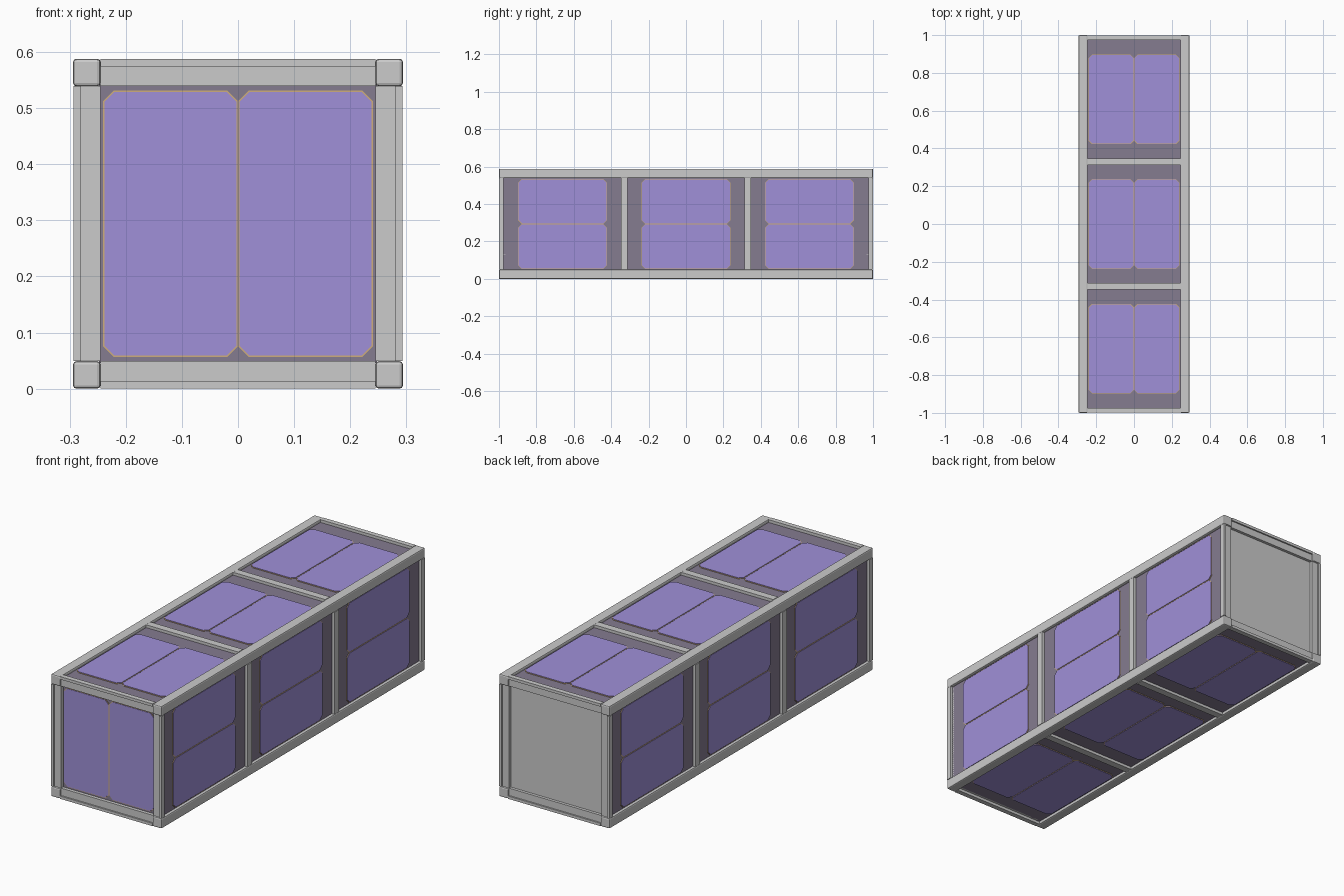
import bpy, bmesh, math
from mathutils import Matrix, Vector

if "Cube" in bpy.data.objects:
    bpy.data.objects.remove(bpy.data.objects["Cube"])

H = 0.294            # half width of the square section
IN = 0.245           # inner edge of the corner rails
LIFT = Matrix.Translation((0, 0, H))


def material(name, rgb):
    m = bpy.data.materials.new(name)
    m.diffuse_color = (*rgb, 1)
    m.use_nodes = True
    m.node_tree.nodes["Principled BSDF"].inputs["Base Color"].default_value = m.diffuse_color
    return m


PURPLE = material("cell_purple", (0.35, 0.28, 0.69))
DARK = material("board_dark", (0.235, 0.20, 0.28))
GOLD = material("cell_gold", (0.62, 0.42, 0.20))


def prism(name, pts, z0, z1, mtx, mat=None, bevel=0):
    """Extrude an xy outline from z0 to z1, then place it with mtx."""
    bm = bmesh.new()
    face = bm.faces.new([bm.verts.new((x, y, z0)) for x, y in pts])
    top = bmesh.ops.extrude_face_region(bm, geom=[face])
    verts = [v for v in top["geom"] if isinstance(v, bmesh.types.BMVert)]
    bmesh.ops.translate(bm, verts=verts, vec=(0, 0, z1 - z0))
    bmesh.ops.transform(bm, matrix=LIFT @ mtx, verts=bm.verts)
    bmesh.ops.recalc_face_normals(bm, faces=bm.faces)
    me = bpy.data.meshes.new(name)
    bm.to_mesh(me)
    bm.free()
    ob = bpy.data.objects.new(name, me)
    bpy.context.collection.objects.link(ob)
    if mat:
        me.materials.append(mat)
    if bevel:
        mod = ob.modifiers.new("soft_edges", "BEVEL")
        mod.width, mod.segments = bevel, 2
    return ob


def rect(x0, x1, y0, y1):
    return [(x0, y0), (x1, y0), (x1, y1), (x0, y1)]


def clipped(cx, cy, w, h, c):
    """Rectangle outline with chamfered corners."""
    a, b = w / 2, h / 2
    return [(cx + x, cy + y) for x, y in (
        (-a + c, -b), (a - c, -b), (a, -b + c), (a, b - c),
        (a - c, b), (-a + c, b), (-a, b - c), (-a, -b + c))]


def cell_pair(name, cy, z, mtx):
    """Two side-by-side cells, each with a thin gold rim."""
    for s in (-1, 1):
        prism(name + "_rim", clipped(s * 0.1205, cy, 0.240, 0.475, 0.019),
              z, z + 0.002, mtx, GOLD)
        prism(name, clipped(s * 0.1205, cy, 0.235, 0.470, 0.0175),
              z + 0.001, z + 0.004, mtx, PURPLE)


# Four corner rails running the full length
to_y = Matrix.Rotation(math.radians(90), 4, 'X')
for sx in (-1, 1):
    for sz in (-1, 1):
        c = (IN + H) / 2
        w = (H - IN) / 2
        prism("corner_rail", rect(sx * c - w, sx * c + w, sz * c - w, sz * c + w),
              -1, 1, to_y, bevel=0.006)

# Four long sides: board, ribs and three pairs of cells
for i in range(4):
    turn = Matrix.Rotation(math.radians(90 * i), 4, 'Y')
    prism("side_board", rect(-IN - 0.003, IN + 0.003, -0.976, 0.976), 0.270, 0.280, turn, DARK)
    for y in (-0.33, 0.33):
        prism("middle_rib", rect(-IN, IN, y - 0.0175, y + 0.0175), 0.268, 0.2935, turn)
    for y in (-0.66, 0, 0.66):
        cell_pair("side_cell", y, 0.280, turn)
    # outer strip at both ends of each side, with a lower inner bar
    for s in (-1, 1):
        a, b = sorted((s * 0.975, s * 0.999))
        prism("end_strip", rect(-IN, IN, a, b), 0.280, 0.2935, turn)
        a, b = sorted((s * 0.965, s * 0.992))
        prism("end_bar", rect(-IN, IN, a, b), IN, 0.280, turn)

# Front end: dark board with a pair of upright cells
front = Matrix.Rotation(math.radians(90), 4, 'X')
prism("front_board", rect(-0.248, 0.248, -0.248, 0.248), 0.966, 0.976, front, DARK)
cell_pair("front_cell", 0, 0.976, front)

# Back end: plain plate
back = Matrix.Rotation(math.radians(-90), 4, 'X')
prism("back_plate", rect(-0.248, 0.248, -0.248, 0.248), 0.966, 0.978, back)
